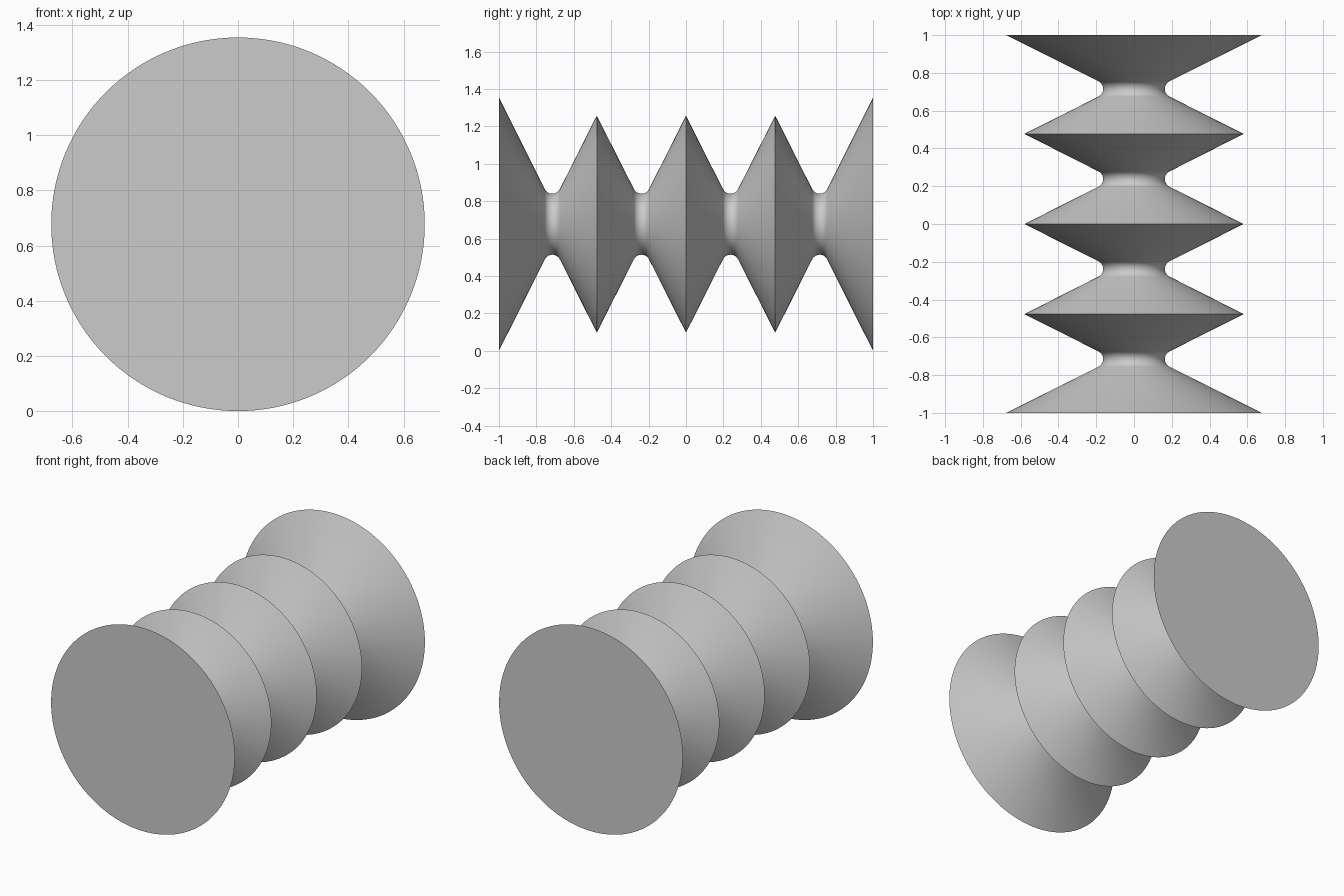
import bpy
import bmesh
from math import sin, cos, pi, atan, radians
from mathutils import Matrix, Vector

cube = bpy.data.objects.get("Cube")
if cube:
    bpy.data.objects.remove(cube, do_unlink=True)

SEGMENTS = 128
END_RADIUS = 0.677
RIDGE_RADIUS = 0.58
NECK_RADIUS = 0.163
FILLET = 0.045
SLOPE = atan(2)

# Single grey finish
grey = bpy.data.materials.new("plain_grey")
grey.use_nodes = True
color = (0.6, 0.6, 0.6, 1)
grey.diffuse_color = color
grey.node_tree.nodes["Principled BSDF"].inputs["Base Color"].default_value = color


def neck(y, steps=10):
    """Rounded groove bottom, tangent to the cones on both sides."""
    angles = [SLOPE * (2 * i / steps - 1) for i in range(steps + 1)]
    return [(y + FILLET * sin(a), NECK_RADIUS + FILLET * (1 - cos(a))) for a in angles]


# Half profile from the middle ridge to the end disc, then mirrored
half = [(0, RIDGE_RADIUS)] + neck(0.238) + [(0.477, RIDGE_RADIUS)] + neck(0.715) + [(1, END_RADIUS)]
profile = [(-y, r) for y, r in reversed(half[1:])] + half

# Lathe the profile around the y axis and cap both ends
bm = bmesh.new()
verts = [bm.verts.new((0, y, r)) for y, r in profile]
edges = [bm.edges.new(pair) for pair in zip(verts, verts[1:])]
bmesh.ops.spin(bm, geom=verts + edges, cent=(0, 0, 0), axis=(0, 1, 0),
               angle=2 * pi, steps=SEGMENTS, use_merge=True)
bmesh.ops.remove_doubles(bm, verts=bm.verts, dist=0.0001)
bmesh.ops.holes_fill(bm, edges=[e for e in bm.edges if e.is_boundary], sides=0)
bmesh.ops.translate(bm, verts=bm.verts, vec=Vector((0, 0, END_RADIUS)))
bmesh.ops.recalc_face_normals(bm, faces=bm.faces)
mesh = bpy.data.meshes.new("ribbed_spool")
bm.to_mesh(mesh)
bm.free()

spool = bpy.data.objects.new("ribbed_spool", mesh)
bpy.context.collection.objects.link(spool)
mesh.materials.append(grey)

# Smooth cones with crisp ridges and rims
bpy.ops.object.select_all(action="DESELECT")
spool.select_set(True)
bpy.context.view_layer.objects.active = spool
bpy.ops.object.shade_smooth_by_angle(angle=radians(30))
